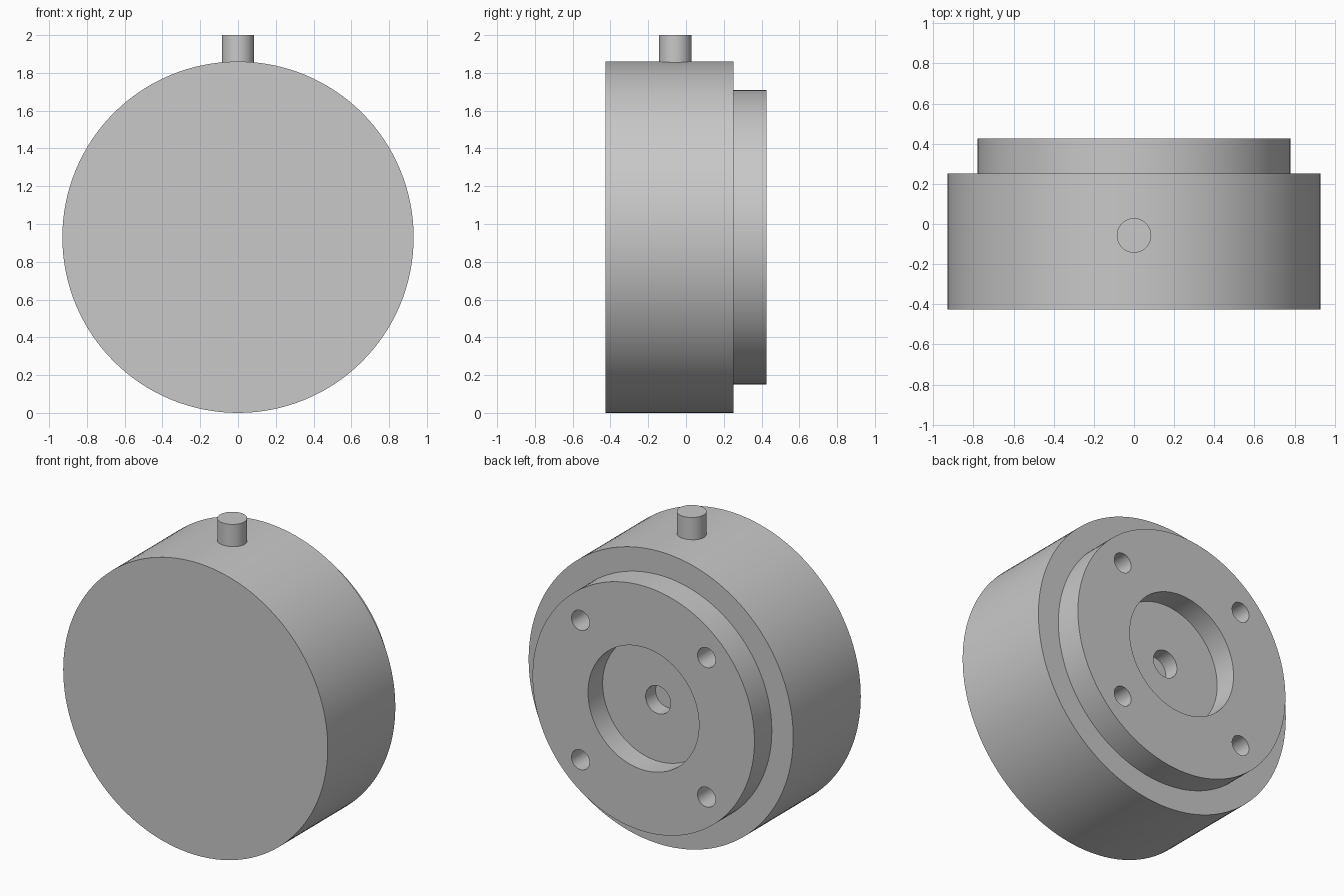
import bpy
import bmesh
import math
from mathutils import Matrix

if "Cube" in bpy.data.objects:
    bpy.data.objects.remove(bpy.data.objects["Cube"], do_unlink=True)

R = 0.93           # body radius, also the height of its axis
BACK = 0.427       # rear face of the flange
SEGMENTS = 128

# Single plain grey material
grey = bpy.data.materials.new("plain grey")
grey.use_nodes = True
colour = (0.58, 0.58, 0.58, 1)
grey.diffuse_color = colour
grey.node_tree.nodes["Principled BSDF"].inputs["Base Color"].default_value = colour


def add_object(name, bm):
    bmesh.ops.recalc_face_normals(bm, faces=bm.faces[:])
    mesh = bpy.data.meshes.new(name)
    bm.to_mesh(mesh)
    bm.free()
    obj = bpy.data.objects.new(name, mesh)
    bpy.context.collection.objects.link(obj)
    mesh.materials.append(grey)
    return obj


def cylinder(name, radius, depth, location, along_y=False, segments=48):
    bm = bmesh.new()
    turn = Matrix.Rotation(math.pi / 2, 4, "X") if along_y else Matrix()
    bmesh.ops.create_cone(bm, cap_ends=True, segments=segments, radius1=radius,
                          radius2=radius, depth=depth,
                          matrix=Matrix.Translation(location) @ turn)
    return add_object(name, bm)


def select_only(obj):
    bpy.ops.object.select_all(action="DESELECT")
    obj.select_set(True)
    bpy.context.view_layer.objects.active = obj


# Drum body with stepped rear flange, round recess and centre bore (radius, y)
profile = [(0, -BACK), (R, -BACK), (R, 0.252), (0.78, 0.252), (0.78, BACK),
           (0.39, BACK), (0.39, 0.28), (0.088, 0.28), (0.088, 0.18), (0, 0.18)]
bm = bmesh.new()
verts = [bm.verts.new((r, y, R)) for r, y in profile]
edges = [bm.edges.new(pair) for pair in zip(verts, verts[1:])]
bmesh.ops.spin(bm, geom=verts + edges, cent=(0, 0, R), axis=(0, 1, 0),
               angle=math.tau, steps=SEGMENTS)
bmesh.ops.remove_doubles(bm, verts=bm.verts[:], dist=0.0001)
body = add_object("drum_body", bm)

# Four blind mounting holes in the flange
depth = 0.22
for sx in (-1, 1):
    for sz in (-1, 1):
        cutter = cylinder("hole_cutter", 0.063, depth * 2,
                          (sx * 0.443, BACK, R + sz * 0.443), along_y=True)
        cutter.hide_render = True
        cut = body.modifiers.new("mounting_hole", "BOOLEAN")
        cut.operation = "DIFFERENCE"
        cut.solver = "EXACT"
        cut.object = cutter
        select_only(body)
        bpy.ops.object.modifier_apply(modifier=cut.name)
        bpy.data.objects.remove(cutter, do_unlink=True)

# Shaft pin standing on top of the drum
pin = cylinder("top_pin", 0.086, 0.2, (0, -0.057, 1.9))

for obj in (body, pin):
    select_only(obj)
    bpy.ops.object.shade_smooth_by_angle(angle=math.radians(30))
